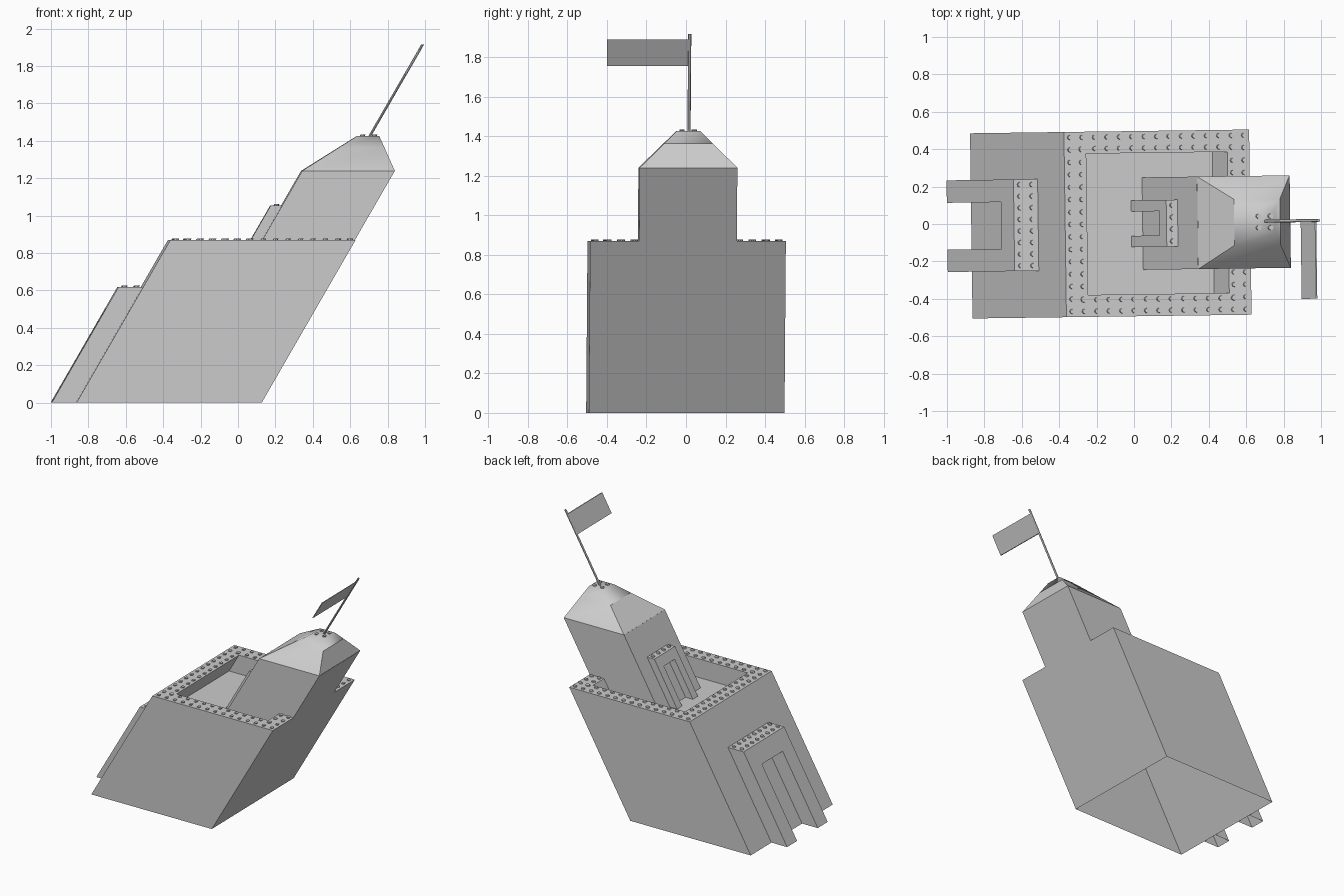
import bpy, bmesh, math
from mathutils import Matrix

if "Cube" in bpy.data.objects:
    bpy.data.objects.remove(bpy.data.objects["Cube"])

LEAN = 0.577      # sideways lean of the whole building per unit of height
TWIST = 0.0135    # slight turn about z


def finish(bm, name, smooth=False):
    """Lean and turn the upright part, then make it an object."""
    bmesh.ops.remove_doubles(bm, verts=bm.verts, dist=1e-5)
    bmesh.ops.recalc_face_normals(bm, faces=bm.faces)
    for v in bm.verts:
        u, w, z = v.co
        x = u + LEAN * z
        v.co = (x - TWIST * w, w + TWIST * x + 0.0017, z)
    for f in bm.faces:
        f.smooth = smooth
    me = bpy.data.meshes.new(name)
    bm.to_mesh(me)
    bm.free()
    ob = bpy.data.objects.new(name, me)
    bpy.context.collection.objects.link(ob)
    return ob


def face(bm, pts):
    return bm.faces.new([bm.verts.new(p) for p in pts])


def ring(u0, u1, w, z):
    return [(u0, -w, z), (u1, -w, z), (u1, w, z), (u0, w, z)]


def loft(bm, a, b):
    """Four side faces between two rectangles."""
    return [face(bm, [a[i], a[(i + 1) % 4], b[(i + 1) % 4], b[i]]) for i in range(4)]


def gate_wall(bm, u, half, gate, door, zs, depth):
    """Wall facing -x with a U-shaped gate pushed out of it."""
    vs = [-half, -gate, -door, door, gate, half]
    picked = []
    for i in range(5):
        for j in range(3):
            f = face(bm, [(u, vs[i], zs[j]), (u, vs[i + 1], zs[j]),
                          (u, vs[i + 1], zs[j + 1]), (u, vs[i], zs[j + 1])])
            if (j == 0 and i in (1, 3)) or (j == 1 and i in (1, 2, 3)):
                picked.append(f)
    bmesh.ops.remove_doubles(bm, verts=bm.verts, dist=1e-5)
    res = bmesh.ops.extrude_face_region(bm, geom=picked)
    moved = [g for g in res["geom"] if isinstance(g, bmesh.types.BMVert)]
    bmesh.ops.translate(bm, verts=moved, vec=(-depth, 0, 0))
    # the shell is open underneath
    floor = [f for f in bm.faces if all(abs(v.co.z - zs[0]) < 1e-5 for v in f.verts)]
    bmesh.ops.delete(bm, geom=floor, context='FACES')
    bmesh.ops.dissolve_limit(bm, angle_limit=0.01, verts=bm.verts, edges=bm.edges)


def studs(name, places, z):
    bm = bmesh.new()
    for u, w in places:
        bmesh.ops.create_cone(bm, cap_ends=True, segments=8, radius1=0.013, radius2=0.013,
                              depth=0.01, matrix=Matrix.Translation((u, w, z + 0.003)))
    finish(bm, name)


# Main block: open-bottomed shell, sunken roof and large gate
L, R, W, TOP, FLOOR, RIM = -0.87, 0.12, 0.495, 0.87, 0.73, 0.1175
bm = bmesh.new()
gate_wall(bm, L, W, 0.245, 0.125, [0, 0.5, 0.62, TOP], 0.129)
outer0, outer1 = ring(L, R, W, 0), ring(L, R, W, TOP)
inner1 = ring(L + RIM, R - RIM, W - RIM, TOP)
inner0 = ring(L + RIM, R - RIM, W - RIM, FLOOR)
for i in range(3):
    face(bm, [outer0[i], outer0[(i + 1) % 4], outer1[(i + 1) % 4], outer1[i]])
loft(bm, outer1, inner1)
loft(bm, inner1, inner0)
face(bm, inner0)
finish(bm, "main_block")

# Upper tower: sits in the sunken roof and steps over the far rim
TL, TW, TT = -0.375, 0.247, 1.24
bm = bmesh.new()
gate_wall(bm, TL, TW, 0.125, 0.065, [FLOOR, 0.99, 1.055, TT], 0.06)
side = [(TL, FLOOR), (R - RIM, FLOOR), (R - RIM, TOP), (R, TOP), (R, TT), (TL, TT)]
for s in (-1, 1):
    face(bm, [(u, s * TW, z) for u, z in side])
face(bm, [(R, -TW, TOP), (R, TW, TOP), (R, TW, TT), (R, -TW, TT)])
finish(bm, "upper_tower")

# Tapered roof: smooth, with crisp lower end faces
C = (TL + R) / 2
bm = bmesh.new()
levels = [(0.247, TT), (0.123, 1.363), (0.06, 1.425)]
rings = [ring(C - h, C + h, h, z) for h, z in levels]
loft(bm, rings[0], rings[1])
loft(bm, rings[1], rings[2])
face(bm, rings[2])
bmesh.ops.remove_doubles(bm, verts=bm.verts, dist=1e-5)
for f in bm.faces:
    m = f.calc_center_median()
    if m.z < 1.363 and abs(m.x - C) > 0.1:
        for e in f.edges:
            e.smooth = False
finish(bm, "tapered_roof", smooth=True)

# Studs on the rim, gates and roof
step = (2 * W - 0.06) / 14
along = [-W + 0.03 + step * i for i in range(15)]
mid = (L + R) / 2
rim = set()
for a in along:
    for off in (0.465, 0.404):
        if abs(a) <= 0.41 or off > 0.41:
            rim |= {(mid + a, off), (mid + a, -off), (mid - off, a), (mid + off, a)}
rim |= {(mid + s * 0.404, t * 0.404) for s in (-1, 1) for t in (-1, 1)}
unique = {(round(u, 3), round(w, 3)) for u, w in rim}
studs("rim_studs", sorted(p for p in unique if not (p[0] > 0 and abs(p[1]) < 0.26)), TOP)
studs("large_gate_studs", [(u, -0.217 + 0.062 * i) for u in (-0.967, -0.902) for i in range(8)], 0.62)
studs("small_gate_studs", [(-0.405, -0.096 + 0.064 * i) for i in range(4)], 1.055)
studs("roof_studs", [(C + a, b) for a in (-0.031, 0.033) for b in (-0.031, 0.031)], 1.425)

# Flag pole and flag
P = -0.118
bm = bmesh.new()
bmesh.ops.create_cone(bm, cap_ends=True, segments=10, radius1=0.008, radius2=0.008,
                      depth=0.495, matrix=Matrix.Translation((P, 0.004, 1.668)))
finish(bm, "flag_pole")
bm = bmesh.new()
bmesh.ops.create_cube(bm, size=1, matrix=Matrix.Translation((P, -0.208, 1.821))
                      @ Matrix.Diagonal((0.006, 0.412, 0.134, 1)))
finish(bm, "flag")
